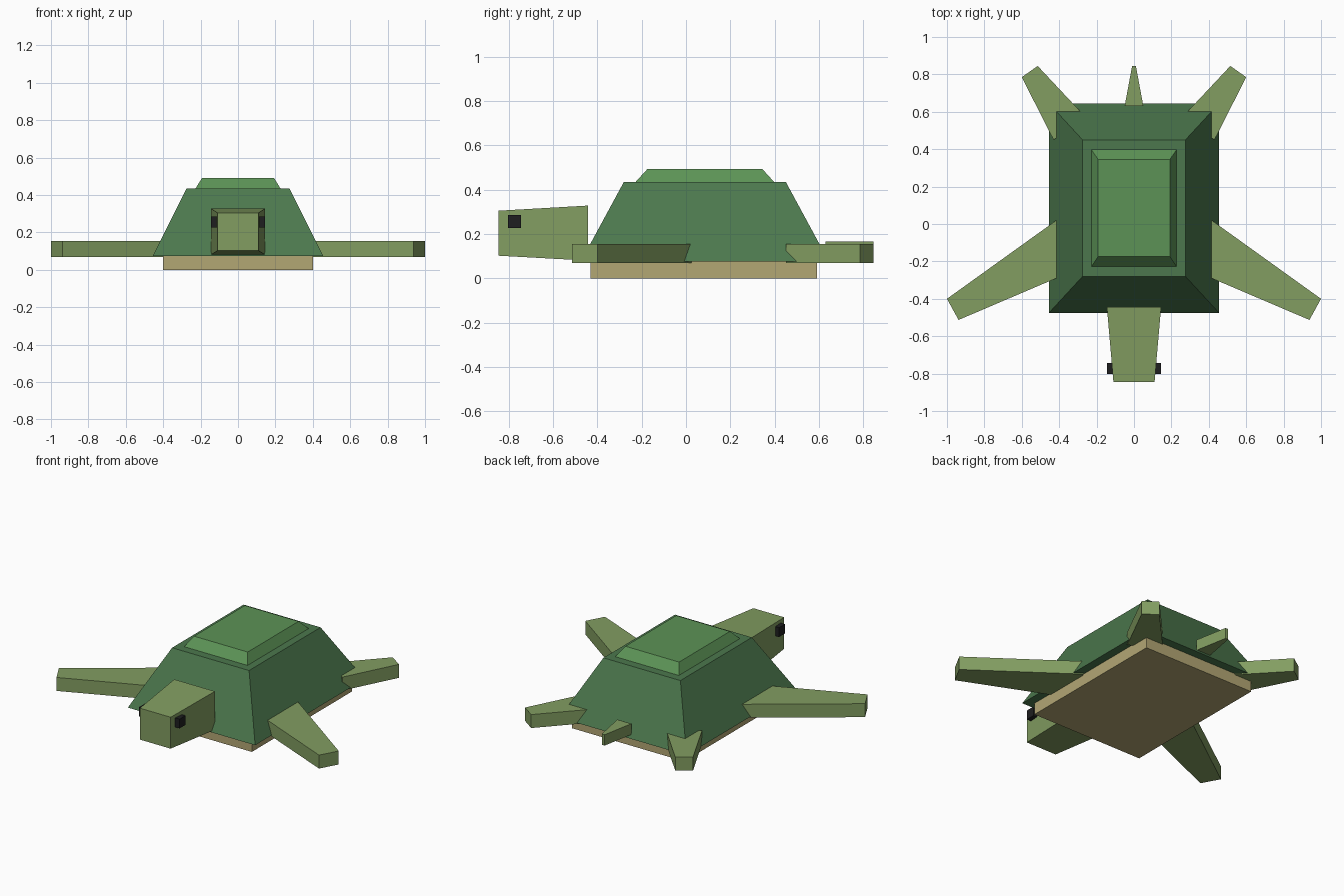
import bpy
import bmesh

cube = bpy.data.objects.get("Cube")
if cube:
    bpy.data.objects.remove(cube, do_unlink=True)


def material(name, r, g, b):
    mat = bpy.data.materials.new(name)
    mat.use_nodes = True
    mat.diffuse_color = (r, g, b, 1)
    mat.node_tree.nodes["Principled BSDF"].inputs["Base Color"].default_value = (r, g, b, 1)
    return mat


shell_green = material("shell green", 0.072, 0.187, 0.074)
cap_green = material("light shell green", 0.107, 0.290, 0.092)
skin_green = material("olive skin", 0.225, 0.340, 0.120)
belly_tan = material("belly tan", 0.450, 0.385, 0.175)
eye_black = material("eye black", 0.013, 0.013, 0.014)


def loft(name, start, end, mat):
    """Closed solid between two loops of four points."""
    bm = bmesh.new()
    a = [bm.verts.new(p) for p in start]
    b = [bm.verts.new(p) for p in end]
    bm.faces.new(a)
    bm.faces.new(b)
    for i in range(4):
        j = (i + 1) % 4
        bm.faces.new((a[i], a[j], b[j], b[i]))
    bmesh.ops.recalc_face_normals(bm, faces=bm.faces[:])
    mesh = bpy.data.meshes.new(name)
    bm.to_mesh(mesh)
    bm.free()
    mesh.materials.append(mat)
    obj = bpy.data.objects.new(name, mesh)
    bpy.context.collection.objects.link(obj)
    return obj


def level(half_x, y0, y1, z):
    """Horizontal rectangle."""
    return [(-half_x, y0, z), (half_x, y0, z), (half_x, y1, z), (-half_x, y1, z)]


def section(half_x, y, z0, z1):
    """Upright rectangle across the body."""
    return [(-half_x, y, z0), (half_x, y, z0), (half_x, y, z1), (-half_x, y, z1)]


def limb(name, outline, side):
    """Flat limb extruded from its outline, mirrored by side."""
    low, high = ([(x * side, y, z) for x, y in outline] for z in (0.068, 0.155))
    return loft(name, low, high, skin_green)


# Body
loft("belly", level(0.40, -0.43, 0.59, 0), level(0.40, -0.43, 0.59, 0.075), belly_tan)
loft("shell", level(0.455, -0.475, 0.645, 0.075), level(0.275, -0.28, 0.45, 0.435), shell_green)
loft("shell_cap", level(0.227, -0.227, 0.397, 0.435), level(0.192, -0.175, 0.345, 0.492), cap_green)

# Head and tail
loft("head", section(0.145, -0.443, 0.08, 0.328), section(0.11, -0.845, 0.102, 0.305), skin_green)
loft("tail", section(0.05, 0.63, 0.095, 0.165), section(0.01, 0.845, 0.095, 0.165), skin_green)

# Flippers, legs and eyes on both sides
front_outline = [(0.408, 0.025), (1.0, -0.40), (0.938, -0.513), (0.27, -0.228)]
rear_outline = [(0.43, 0.45), (0.60, 0.785), (0.515, 0.845), (0.258, 0.571)]
for label, side in (("left", 1), ("right", -1)):
    limb(label + "_front_flipper", front_outline, side)
    limb(label + "_rear_leg", rear_outline, side)
    eye = [[(x * side, y, z) for x, y in
            ((0.09, -0.803), (0.145, -0.803), (0.145, -0.743), (0.09, -0.743))]
           for z in (0.226, 0.286)]
    loft(label + "_eye", eye[0], eye[1], eye_black)
